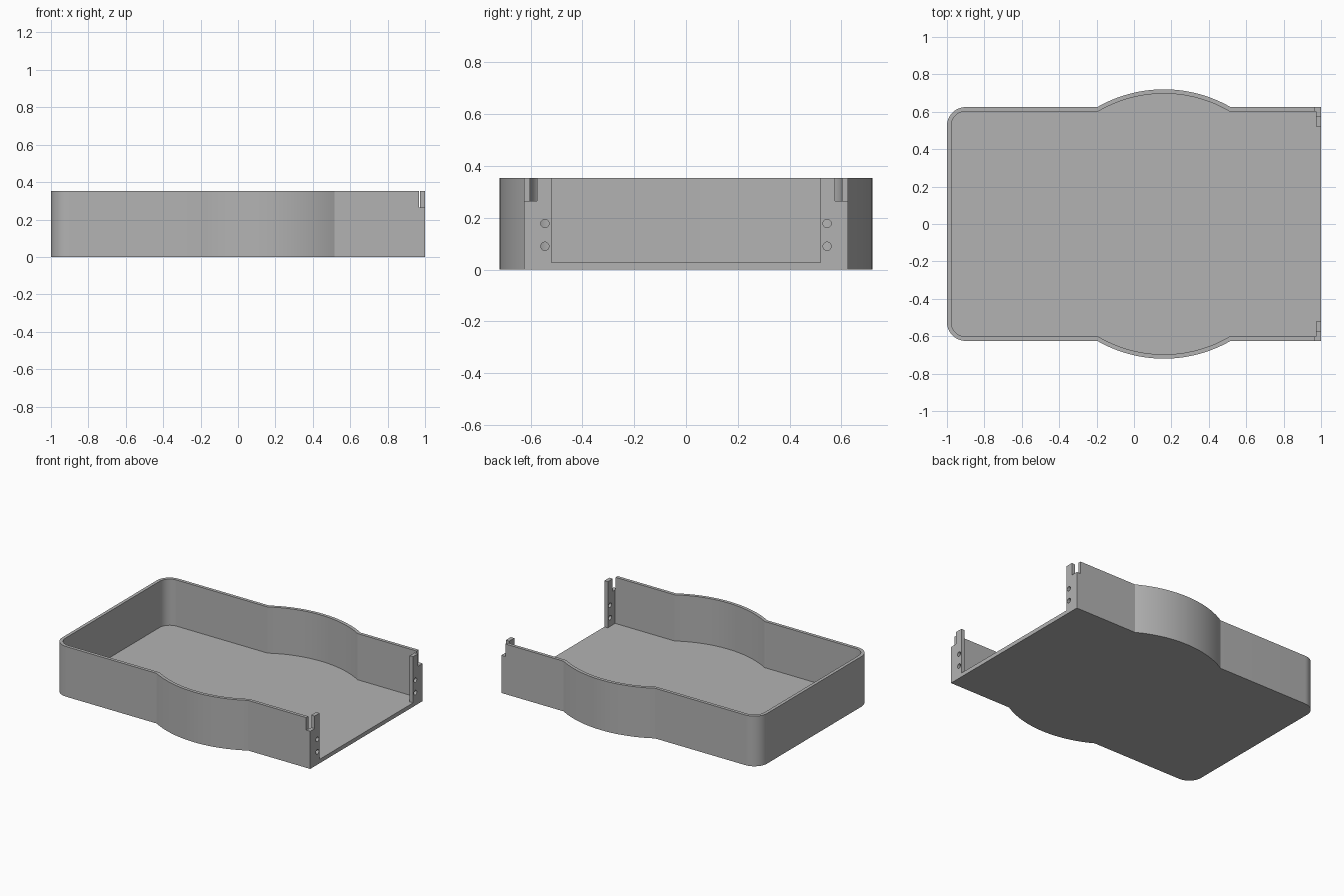
import bpy, bmesh, math
from math import sin, cos, pi

cube = bpy.data.objects.get("Cube")
if cube:
    bpy.data.objects.remove(cube, do_unlink=True)

HEIGHT, FLOOR, WALL = 0.353, 0.028, 0.023
SIDE, CORNER = 0.625, 0.1              # half depth, outer corner radius
BULGE_X, BULGE_R, BULGE_Y = 0.16, 0.7166, 0.0034
FLANGE_X, FLANGE_Y = 0.973, 0.52

grey = bpy.data.materials.new("grey plastic")
grey.use_nodes = True
colour = (0.45, 0.45, 0.45, 1)
grey.diffuse_color = colour
grey.node_tree.nodes["Principled BSDF"].inputs["Base Color"].default_value = colour


def arc(cx, cy, r, start, end, steps):
    return [(cx + r * cos(start + (end - start) * i / steps),
             cy + r * sin(start + (end - start) * i / steps)) for i in range(steps + 1)]


def half_outline(inset):
    """Back half of the outline: the bulge, then the rounded corner."""
    r = BULGE_R - inset
    a = math.asin((SIDE - inset - BULGE_Y) / r)
    bulge = arc(BULGE_X, BULGE_Y, r, a, pi - a, 28)
    corner = arc(-1 + CORNER, SIDE - CORNER, CORNER - inset, pi / 2, pi, 12)
    return bulge + corner


def mirrored(half):
    return half + [(x, -y) for x, y in reversed(half)]


def finish(name, bm):
    bmesh.ops.recalc_face_normals(bm, faces=bm.faces)
    mesh = bpy.data.meshes.new(name)
    bm.to_mesh(mesh)
    bm.free()
    mesh.materials.append(grey)
    ob = bpy.data.objects.new(name, mesh)
    bpy.context.collection.objects.link(ob)
    return ob


def prism(name, points, z0, z1):
    bm = bmesh.new()
    face = bm.faces.new([bm.verts.new((x, y, z0)) for x, y in points])
    new = bmesh.ops.extrude_face_region(bm, geom=[face])["geom"]
    bmesh.ops.translate(bm, vec=(0, 0, z1 - z0),
                        verts=[v for v in new if isinstance(v, bmesh.types.BMVert)])
    return finish(name, bm)


def screw_hole(y, z):
    bpy.ops.mesh.primitive_cylinder_add(vertices=24, radius=0.016, depth=0.1,
                                        location=(0.98, y, z), rotation=(0, pi / 2, 0))
    ob = bpy.context.object
    ob.name = "screw_hole"
    ob.data.materials.append(grey)
    return ob


# Solid tray block
tray = prism("tray", mirrored([(1, SIDE)] + half_outline(0)), 0, HEIGHT)

# Cavity, open at the end between two inward flanges
cavity = [(1.1, FLANGE_Y), (FLANGE_X, FLANGE_Y), (FLANGE_X, SIDE - WALL)] + half_outline(WALL)
cutters = [prism("cavity", mirrored(cavity), FLOOR, HEIGHT + 0.1)]

# Corner notches and screw holes in each flange
for s in (-1, 1):
    notch = [(0.969, s * 0.575), (1.1, s * 0.575), (1.1, s * 0.7), (0.969, s * 0.7)]
    cutters.append(prism("notch", notch, 0.265, HEIGHT + 0.1))
    for z in (0.09, 0.178):
        cutters.append(screw_hole(s * 0.545, z))

# Cut everything from the block
bpy.ops.object.select_all(action="DESELECT")
bpy.context.view_layer.objects.active = tray
tray.select_set(True)
for cutter in cutters:
    cutter.hide_render = True
    mod = tray.modifiers.new("cut", "BOOLEAN")
    mod.operation = "DIFFERENCE"
    mod.solver = "EXACT"
    mod.object = cutter
    bpy.ops.object.modifier_apply(modifier=mod.name)
for cutter in cutters:
    bpy.data.objects.remove(cutter, do_unlink=True)

bpy.ops.object.shade_smooth_by_angle(angle=math.radians(22))
